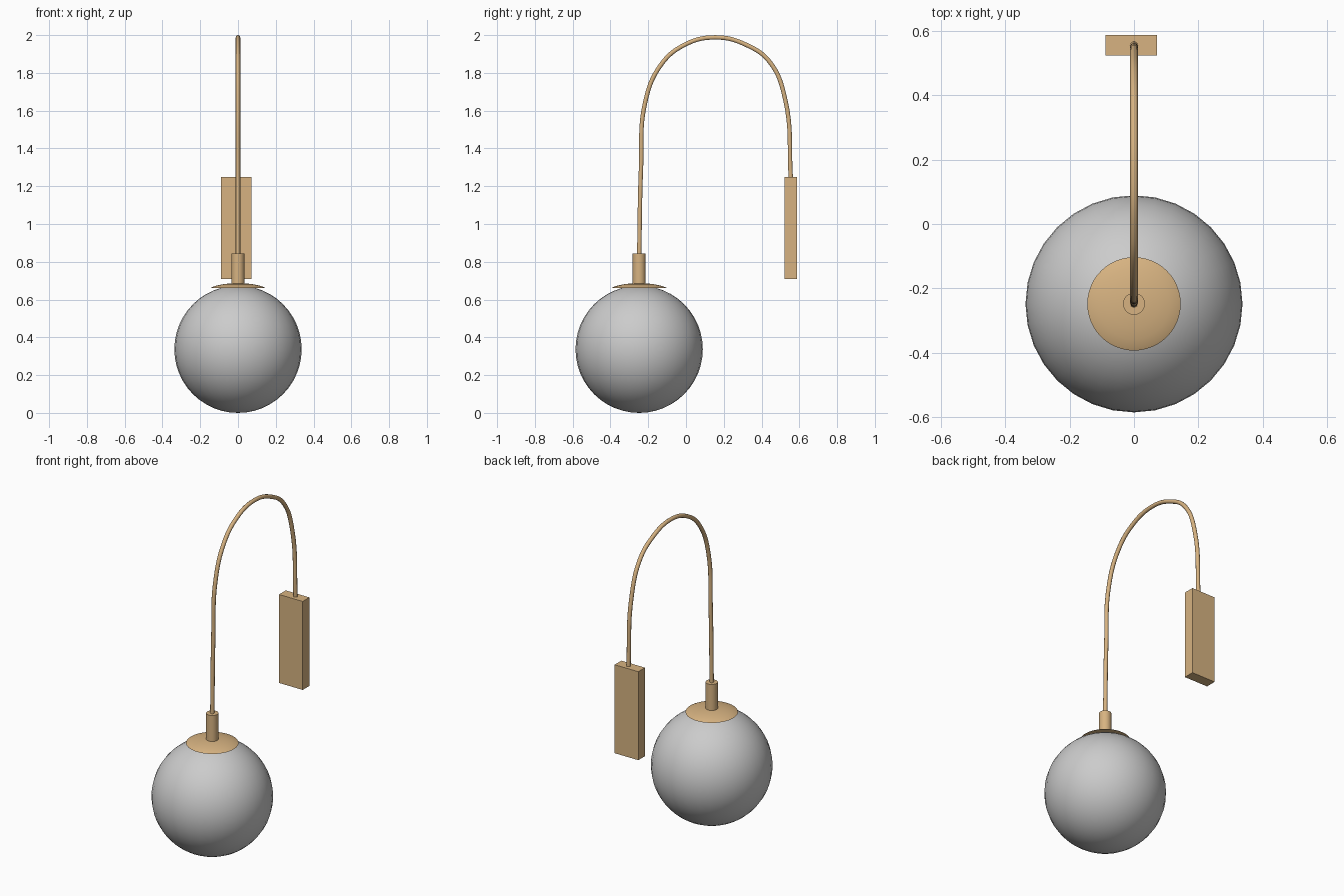
import bpy, bmesh, math

if "Cube" in bpy.data.objects:
    bpy.data.objects.remove(bpy.data.objects["Cube"])

brass = bpy.data.materials.new("brass")
brass.diffuse_color = (0.68, 0.45, 0.22, 1)
brass.use_nodes = True
brass.node_tree.nodes["Principled BSDF"].inputs["Base Color"].default_value = brass.diffuse_color
LAMP_Y = -0.248


def smooth(ob, angle=40):
    bpy.ops.object.select_all(action='DESELECT')
    ob.select_set(True)
    bpy.context.view_layer.objects.active = ob
    bpy.ops.object.shade_smooth_by_angle(angle=math.radians(angle))


def lathe(name, profile, y, steps=48):
    """Revolve an (r, z) profile, starting and ending on the axis."""
    bm = bmesh.new()
    verts = [bm.verts.new((r, 0, z)) for r, z in profile]
    edges = [bm.edges.new(p) for p in zip(verts, verts[1:])]
    bmesh.ops.spin(bm, geom=verts + edges, cent=(0, 0, 0), axis=(0, 0, 1),
                   angle=math.tau, steps=steps)
    bmesh.ops.remove_doubles(bm, verts=bm.verts, dist=1e-5)
    bmesh.ops.recalc_face_normals(bm, faces=bm.faces)
    me = bpy.data.meshes.new(name)
    bm.to_mesh(me)
    bm.free()
    ob = bpy.data.objects.new(name, me)
    ob.location.y = y
    bpy.context.collection.objects.link(ob)
    me.materials.append(brass)
    smooth(ob)
    return ob


# Round globe shade
bpy.ops.mesh.primitive_uv_sphere_add(segments=32, ring_count=24, radius=0.337,
                                     location=(0, LAMP_Y, 0.337))
globe = bpy.context.object
globe.name = "globe_shade"
smooth(globe)

# Shallow domed cap on the globe, and the socket above it
lathe("globe_cap", [(0, 0.662), (0.145, 0.662), (0.135, 0.667), (0.11, 0.675),
                    (0.075, 0.682), (0.034, 0.686), (0, 0.687)], LAMP_Y)
lathe("lamp_socket", [(0, 0.67), (0.034, 0.67), (0.034, 0.845), (0, 0.845)], LAMP_Y, 32)

# Arched tube from the socket to the wall plate
path = [(-0.248, 0.83), (-0.238, 1.3), (-0.217, 1.64), (-0.138, 1.835), (-0.02, 1.942),
        (0.153, 1.988), (0.326, 1.945), (0.444, 1.857), (0.525, 1.66), (0.555, 1.24)]
cu = bpy.data.curves.new("arched_arm", 'CURVE')
cu.dimensions = '3D'
cu.bevel_depth = 0.012
cu.bevel_resolution = 3
cu.resolution_u = 8
cu.use_fill_caps = True
spline = cu.splines.new('BEZIER')
spline.bezier_points.add(len(path) - 1)
for bp, (y, z) in zip(spline.bezier_points, path):
    bp.co = (0, y, z)
    bp.handle_left_type = bp.handle_right_type = 'AUTO'
cu.materials.append(brass)
arm = bpy.data.objects.new("arched_arm", cu)
bpy.context.collection.objects.link(arm)

# Rectangular wall plate
bpy.ops.mesh.primitive_cube_add(size=1, location=(-0.009, 0.555, 0.98))
plate = bpy.context.object
plate.name = "wall_plate"
plate.scale = (0.16, 0.065, 0.54)
plate.data.materials.append(brass)
